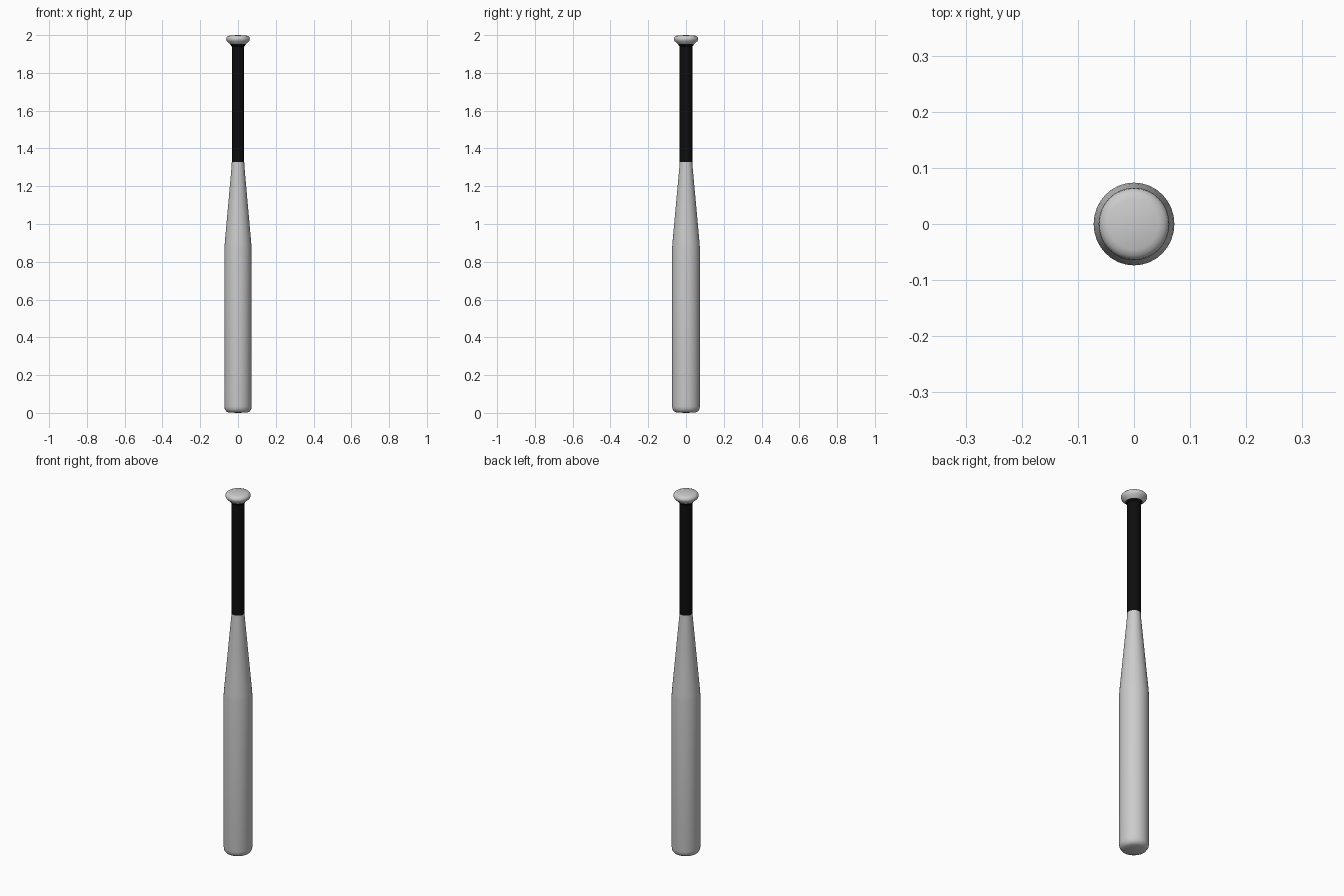
import bpy, bmesh, math

if "Cube" in bpy.data.objects:
    bpy.data.objects.remove(bpy.data.objects["Cube"])

SIDES = 32
Y_STRETCH = 1.025  # slightly oval cross-section


def lathe(name, profile, color=None, sharp=35):
    """Spin a (radius, z) profile round the z axis; radius 0 closes the end."""
    bm = bmesh.new()
    rings = []
    for r, z in profile:
        if r == 0:
            rings.append([bm.verts.new((0, 0, z))] * SIDES)
        else:
            angles = [2 * math.pi * i / SIDES for i in range(SIDES)]
            rings.append([bm.verts.new((r * math.cos(a), r * Y_STRETCH * math.sin(a), z))
                          for a in angles])
    for low, high in zip(rings, rings[1:]):
        for i in range(SIDES):
            j = (i + 1) % SIDES
            corners = list(dict.fromkeys((low[i], low[j], high[j], high[i])))
            bm.faces.new(corners)
    bmesh.ops.recalc_face_normals(bm, faces=bm.faces)
    mesh = bpy.data.meshes.new(name)
    bm.to_mesh(mesh)
    bm.free()
    obj = bpy.data.objects.new(name, mesh)
    bpy.context.collection.objects.link(obj)
    if color:
        mat = bpy.data.materials.new(name + "_color")
        mat.diffuse_color = color
        mat.use_nodes = True
        mat.node_tree.nodes["Principled BSDF"].inputs["Base Color"].default_value = mat.diffuse_color
        mesh.materials.append(mat)
    bpy.ops.object.select_all(action='DESELECT')
    obj.select_set(True)
    bpy.context.view_layer.objects.active = obj
    bpy.ops.object.shade_smooth_by_angle(angle=math.radians(sharp))
    return obj


# barrel with rounded end and tapering neck
lathe("barrel", [(0, 0), (0.05, 0.002), (0.062, 0.008), (0.07, 0.02), (0.072, 0.035),
                 (0.072, 0.87), (0.070, 0.9), (0.0335, 1.31), (0.033, 1.328), (0, 1.328)])

# black grip
lathe("grip", [(0, 1.328), (0.033, 1.328), (0.033, 1.94), (0.042, 1.952), (0, 1.952)],
      (0.004, 0.004, 0.004, 1))

# rounded knob
lathe("knob", [(0, 1.95), (0.041, 1.952), (0.059, 1.968), (0.063, 1.978), (0.0615, 1.987),
               (0.055, 1.994), (0.045, 1.998), (0, 2.0)])
